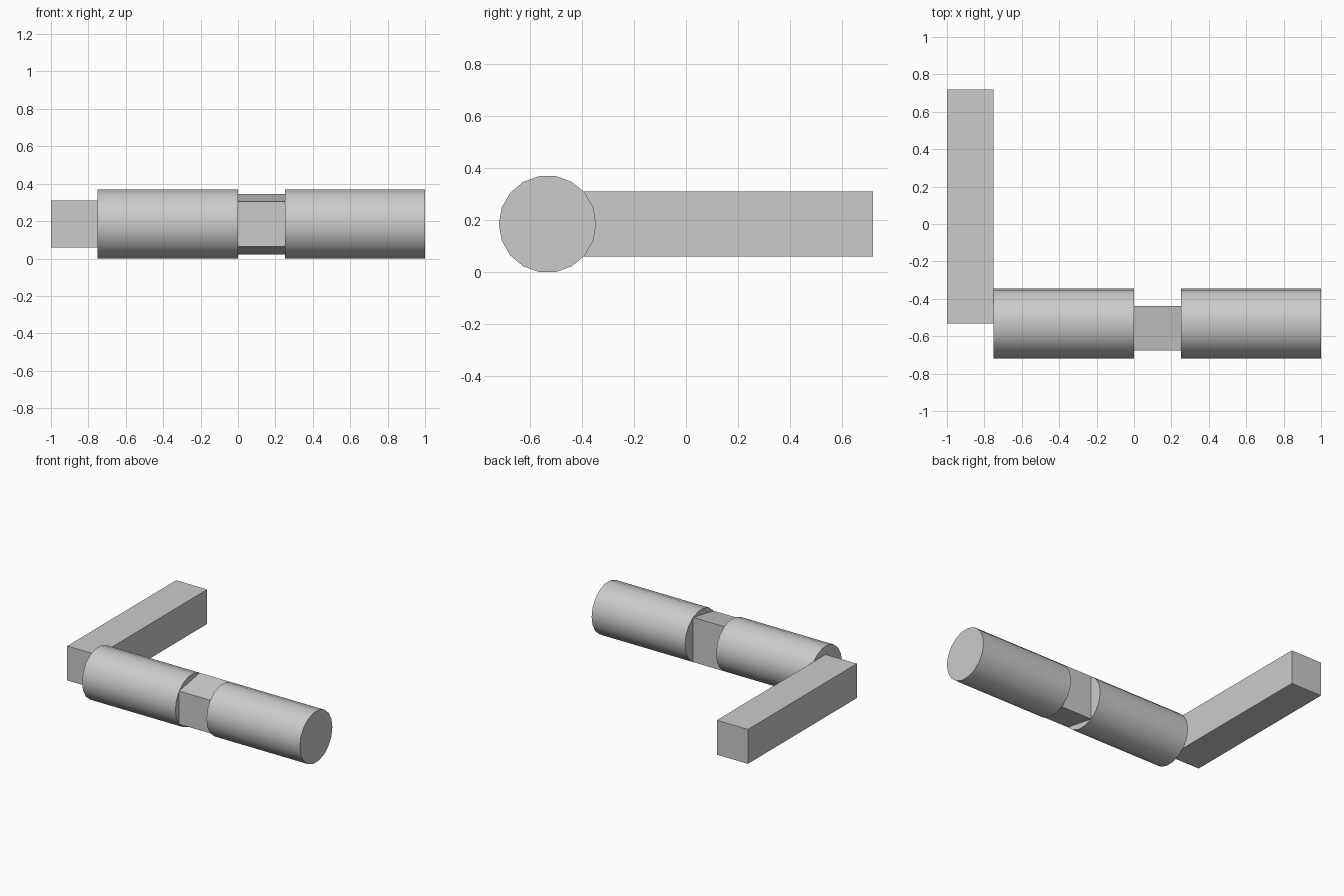
import bpy, bmesh, math
from math import radians, sin, cos

if "Cube" in bpy.data.objects:
    bpy.data.objects.remove(bpy.data.objects["Cube"], do_unlink=True)

RADIUS = 0.187
AXIS_Y = -0.532
AXIS_Z = RADIUS * cos(radians(10))

grey = bpy.data.materials.new("plain_grey")
grey.use_nodes = True
grey.diffuse_color = (0.6, 0.6, 0.6, 1)
grey.node_tree.nodes["Principled BSDF"].inputs["Base Color"].default_value = grey.diffuse_color


def prism(name, profile, x0, x1, smooth=False):
    """Extrude a closed (y, z) profile along x from x0 to x1."""
    bm = bmesh.new()
    face = bm.faces.new([bm.verts.new((x0, y, z)) for y, z in profile])
    ext = bmesh.ops.extrude_face_region(bm, geom=[face])
    moved = [v for v in ext["geom"] if isinstance(v, bmesh.types.BMVert)]
    bmesh.ops.translate(bm, verts=moved, vec=(x1 - x0, 0, 0))
    if len([f for f in bm.faces if len(f.verts) == len(profile)]) < 2:
        bm.faces.new(list(reversed(face.verts)))
    bmesh.ops.recalc_face_normals(bm, faces=bm.faces)
    mesh = bpy.data.meshes.new(name)
    bm.to_mesh(mesh)
    bm.free()
    mesh.materials.append(grey)
    obj = bpy.data.objects.new(name, mesh)
    bpy.context.collection.objects.link(obj)
    if smooth:
        bpy.ops.object.select_all(action="DESELECT")
        obj.select_set(True)
        bpy.context.view_layer.objects.active = obj
        bpy.ops.object.shade_smooth_by_angle(angle=radians(30))
    return obj


def ring(angles):
    return [(AXIS_Y + RADIUS * cos(radians(a)), AXIS_Z + RADIUS * sin(radians(a)))
            for a in angles]


# Two round rod sections
round_profile = ring(range(0, 360, 20))
prism("right_rod", round_profile, -0.75, 0, smooth=True)
prism("left_rod", round_profile, 0.25, 1, smooth=True)

# Four-sided neck joining the rods, its corners lying on the rod's rim
prism("neck", ring((60, 140, 220, 300)), 0, 0.25)

# Square bar running back from the right end
bottom, top, back = AXIS_Z - 0.125, AXIS_Z + 0.125, AXIS_Y + 1.25
prism("side_bar", [(AXIS_Y, bottom), (back, bottom), (back, top), (AXIS_Y, top)], -1, -0.75)
